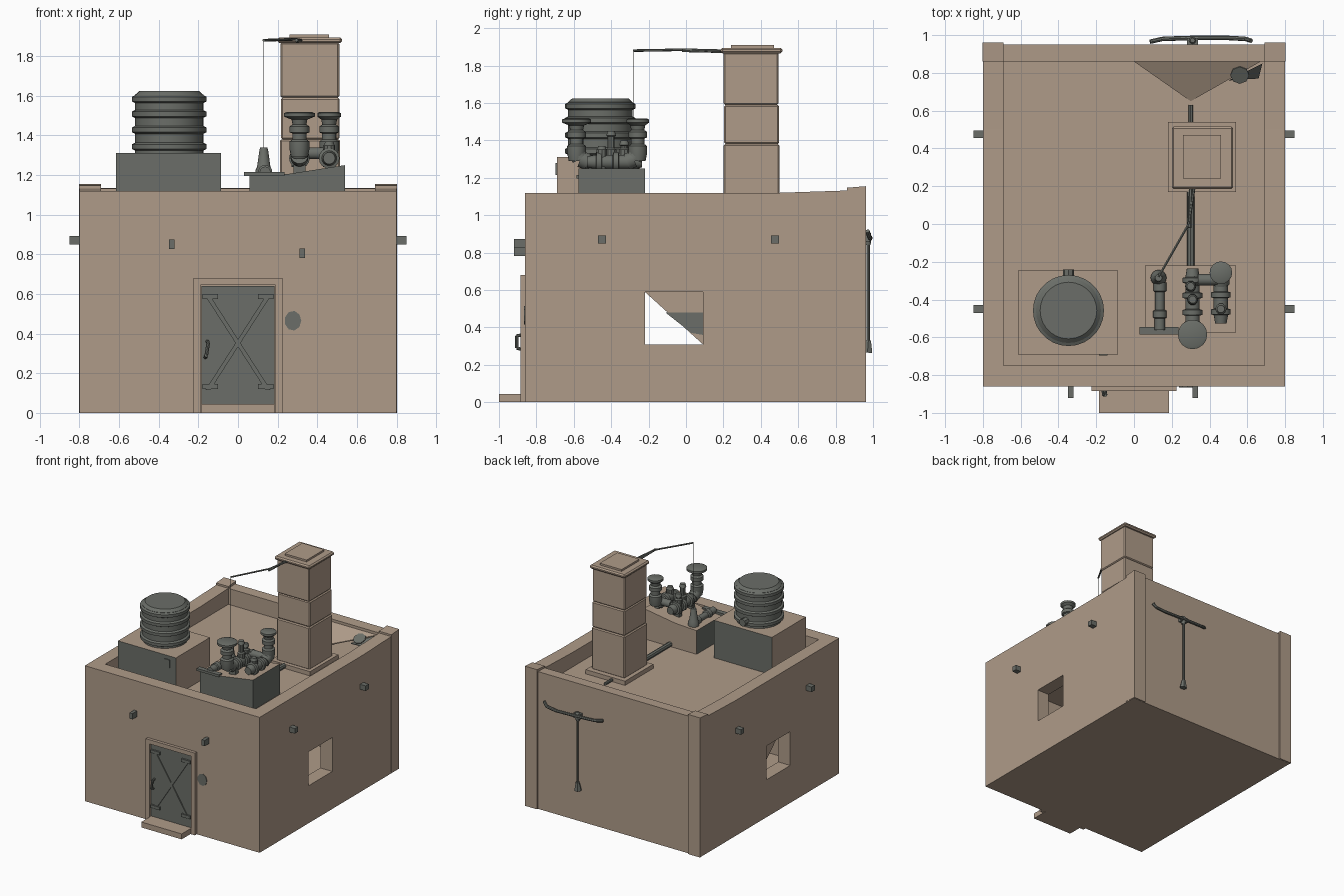
import bpy, bmesh, math
from mathutils import Vector

if "Cube" in bpy.data.objects:
    bpy.data.objects.remove(bpy.data.objects["Cube"])


def material(name, col):
    m = bpy.data.materials.new(name)
    m.diffuse_color = (*col, 1)
    m.use_nodes = True
    m.node_tree.nodes["Principled BSDF"].inputs["Base Color"].default_value = m.diffuse_color
    return m


TAN = material("tan_plaster", (0.43, 0.33, 0.25))
GREY = material("dark_grey_metal", (0.145, 0.155, 0.138))


def box(bm, x0, x1, y0, y1, z0, z1):
    v = [bm.verts.new((x, y, z)) for x in (x0, x1) for y in (y0, y1) for z in (z0, z1)]
    for f in ((0, 1, 3, 2), (4, 6, 7, 5), (0, 4, 5, 1), (2, 3, 7, 6), (0, 2, 6, 4), (1, 5, 7, 3)):
        bm.faces.new([v[i] for i in f])
    return v


def prism(bm, pts, offset):
    a = [bm.verts.new(p) for p in pts]
    b = [bm.verts.new(Vector(p) + Vector(offset)) for p in pts]
    bm.faces.new(a)
    bm.faces.new(b[::-1])
    for i in range(len(a)):
        j = (i + 1) % len(a)
        bm.faces.new((a[i], b[i], b[j], a[j]))


def lathe(bm, profile, origin, axis=(0, 0, 1), n=16):
    # profile is (radius, distance along axis)
    q = Vector((0, 0, 1)).rotation_difference(Vector(axis))
    rings = [[bm.verts.new(Vector(origin) + q @ Vector((r * math.cos(i * math.tau / n),
              r * math.sin(i * math.tau / n), t))) for i in range(n)] for r, t in profile]
    for a, b in zip(rings, rings[1:]):
        for i in range(n):
            j = (i + 1) % n
            bm.faces.new((a[i], a[j], b[j], b[i]))
    bm.faces.new(rings[0][::-1])
    bm.faces.new(rings[-1])


def rod(bm, p, q, r, r2=None, n=8):
    d = Vector(q) - Vector(p)
    lathe(bm, [(r, 0), (r if r2 is None else r2, d.length)], p, d.normalized(), n)


def path(bm, pts, r, n=8):
    for p, q in zip(pts, pts[1:]):
        rod(bm, p, q, r, n=n)


def finish(name, bm, mat, bevel=0, smooth=False, mats=None):
    bmesh.ops.recalc_face_normals(bm, faces=bm.faces)
    if bevel:
        bmesh.ops.bevel(bm, geom=bm.edges[:], offset=bevel, segments=1, affect='EDGES')
    me = bpy.data.meshes.new(name)
    bm.to_mesh(me)
    bm.free()
    ob = bpy.data.objects.new(name, me)
    bpy.context.collection.objects.link(ob)
    for m in mats or [mat]:
        me.materials.append(m)
    bpy.context.view_layer.objects.active = ob
    bpy.ops.object.select_all(action='DESELECT')
    ob.select_set(True)
    if smooth:
        bpy.ops.object.shade_smooth_by_angle(angle=math.radians(35))
    return ob


def boxes(name, mat, *dims, bevel=0):
    bm = bmesh.new()
    for d in dims:
        box(bm, *d)
    return finish(name, bm, mat, bevel)


# Hollow building shell with sunken roof and two side windows
bm = bmesh.new()
prism(bm, [(-.8, y, z) for y, z in ((-.86, 0), (.95, 0), (.95, 1.135), (.8, 1.13), (.5, 1.12), (-.86, 1.12))],
      (1.6, 0, 0))
walls = finish("walls", bm, TAN)
for dims in ((-.69, .69, -.75, .86, 1.0, 1.3), (-.69, .69, -.75, .84, .06, .93), (-1, 1, -.22, .09, .31, .59)):
    cutter = boxes("cutter", TAN, dims)
    cutter.hide_render = True
    mod = walls.modifiers.new("cut", 'BOOLEAN')
    mod.operation = 'DIFFERENCE'
    mod.solver = 'EXACT'
    mod.object = cutter
    bpy.context.view_layer.objects.active = walls
    bpy.ops.object.modifier_apply(modifier=mod.name)
    bpy.data.objects.remove(cutter)

# Back corner posts, higher towards the back
bm = bmesh.new()
for s in (-1, 1):
    prism(bm, [(s * .69, y, z) for y, z in ((.86, 0.01), (.962, 0), (.962, 1.155), (.86, 1.147))], (s * .112, 0, 0))
finish("corner_posts", bm, TAN)

# Broken slab over the roof's back corner, and its dark patch
bm = bmesh.new()
prism(bm, [(0, .86, 1.11), (.3, .65, 1.0), (.67, .86, 1.11)], (0, 0, -.008))
finish("roof_rubble_slab", bm, TAN)
bm = bmesh.new()
lathe(bm, [(.05, 0), (.05, .007)], (.56, .79, 1.075), (0, -.45, .9), 8)
prism(bm, [(.5, .76, 1.03), (.68, .85, 1.11), (.66, .77, 1.03)], (0, 0, .006))
finish("roof_damage", bm, GREY)

# Broken shutter in the left window
bm = bmesh.new()
prism(bm, [(-.72, -.22, .59), (-.72, .09, .59), (-.72, .09, .31)], (.008, 0, 0))
finish("broken_shutter", bm, TAN)
bm = bmesh.new()
prism(bm, [(-.712, y, z) for y, z in ((-.11, .48), (.09, .48), (.09, .36), (.03, .37))], (.006, 0, 0))
finish("shutter_patch", bm, GREY)

# Door, frame, braces, hinges, handle and step
boxes("door_frame", TAN, (-.225, -.19, -.885, -.85, 0, .68), (.19, .225, -.885, -.85, 0, .68),
      (-.19, .19, -.885, -.85, .645, .68))
boxes("door_step", TAN, (-.185, .185, -1.0, -.85, 0, .045))
boxes("door_leaf", GREY, (-.185, .185, -.87, -.85, .04, .64))
bm = bmesh.new()
for s in (-1, 1):
    prism(bm, [(s * -.165, -.868, .115), (s * -.14, -.868, .115), (s * .165, -.868, .59), (s * .14, -.868, .59)],
          (0, -.01, 0))
    for z in (.12, .575):
        box(bm, min(s * .18, s * .1), max(s * .18, s * .1), -.885, -.865, z, z + .025)
finish("door_braces", bm, GREY)
bm = bmesh.new()
path(bm, [(-.155, -.87, .36), (-.15, -.905, .355), (-.16, -.905, .29), (-.165, -.87, .28)], .009)
finish("door_handle", bm, GREY, smooth=True)

# Beam stubs sticking out of the walls
bm = bmesh.new()
for x, z in ((-.335, .85), (.325, .805)):
    box(bm, x - .014, x + .014, -.92, -.85, z - .024, z + .024)
for s in (-1, 1):
    for y in (-.45, .475):
        box(bm, min(s * .79, s * .85), max(s * .79, s * .85), y - .021, y + .021, .85, .892)
finish("wall_stubs", bm, GREY)

# Chipped patch beside the door
bm = bmesh.new()
lathe(bm, [(.05, 0), (.05, .006)], (.277, -.859, .465), (0, -1, 0), 9)
for v in bm.verts:
    v.co.x = .277 + (v.co.x - .277) * .85
finish("wall_patch", bm, GREY)

# Chimney: base, three blocks, rounded cap and lid
boxes("chimney_base", TAN, (.18, .54, .17, .54, 1.0, 1.035))
boxes("chimney_blocks", TAN, (.212, .515, .2, .5, 1.03, 1.38), (.216, .513, .204, .497, 1.38, 1.59),
      (.214, .511, .2, .495, 1.59, 1.87), bevel=.008)
boxes("chimney_cap", TAN, (.2, .525, .185, .515, 1.865, 1.895), bevel=.01)
boxes("chimney_lid", TAN, (.26, .46, .24, .47, 1.89, 1.91))

# Aerial rods on the chimney with a hanging wire
bm = bmesh.new()
path(bm, [(.32, .2, 1.88), (.29, .0, 1.885), (.13, -.28, 1.88)], .007, 6)
path(bm, [(.3, .2, 1.875), (.295, -.02, 1.88)], .009, 6)
rod(bm, (.13, -.28, 1.88), (.13, -.28, 1.33), .0018, n=4)
finish("aerial", bm, GREY)

# Roof pipe running past the chimney base
bm = bmesh.new()
rod(bm, (.3, -.22, 1.02), (.3, .18, 1.02), .02)
rod(bm, (.3, .53, 1.015), (.3, .63, 1.015), .012)
finish("roof_pipe", bm, GREY, smooth=True)

# Plinths: plastered boxes with grey metal panels on some sides
bm = bmesh.new()
box(bm, -.615, -.085, -.69, -.245, 1.0, 1.31)
ob = finish("tank_plinth", bm, TAN, mats=[TAN, GREY])
for p in ob.data.polygons:
    p.material_index = int(abs(p.normal.y) > .5)
bm = bmesh.new()
prism(bm, [(.057, -.575, 1.0), (.54, -.575, 1.0), (.54, -.575, 1.25), (.25, -.575, 1.205), (.057, -.575, 1.195)],
      (0, .355, 0))
ob = finish("pump_plinth", bm, TAN, mats=[TAN, GREY])
for p in ob.data.polygons:
    p.material_index = int(p.normal.y < -.5 or abs(p.normal.x) > .5)
boxes("plinth_hatch", GREY, (-.185, -.14, -.697, -.685, 1.215, 1.28))

# Ribbed water tank
bm = bmesh.new()
prof = [(.172, 1.30)]
for z in (1.345, 1.43, 1.51, 1.585):
    prof += [(.172, z - .022), (.188, z - .014), (.188, z + .01), (.172, z + .018)]
prof += [(.172, 1.605), (.15, 1.625)]
lathe(bm, prof, (-.347, -.458, 0), n=28)
rod(bm, (-.347, -.3, 1.36), (-.347, -.24, 1.36), .03)
finish("water_tank", bm, GREY, smooth=True)

# Two flared vents with elbows and flanged pipes
bm = bmesh.new()
for x, y, rd, s, length in ((.31, -.585, .078, 1, .32), (.46, -.258, .06, -1, .24)):
    lathe(bm, [(.042, 1.29), (.05, 1.33), (.05, 1.37), (.036, 1.38), (.036, 1.41), (.05, 1.415), (.05, 1.445),
               (.035, 1.455), (.04, 1.48), (rd, 1.495), (rd, 1.512), (rd * .8, 1.518)], (x, y, 0))
    path(bm, [(x, y, 1.34), (x, y + s * .02, 1.30), (x, y + s * .06, 1.285)], .045, 14)
    prof = [(.038, 0)]
    for t in (.07, .16, .24):
        prof += [(.038, t), (.052, t + .004), (.052, t + .03), (.038, t + .034)]
    lathe(bm, [p for p in prof if p[1] < length] + [(.03, length)], (x, y + s * .03, 1.285), (0, s, 0))
path(bm, [(.31, -.31, 1.285), (.34, -.295, 1.31), (.46, -.295, 1.31)], .03, 12)
for x, y, h in ((.31, -.4, 1.45), (.3, -.33, 1.40), (.46, -.45, 1.37)):
    lathe(bm, [(.03, 1.24), (.03, 1.35), (.02, 1.36), (.02, h - .03), (.028, h - .025), (.02, h)], (x, y, 0), n=10)
for y in (-.5, -.33):
    box(bm, .28, .34, y - .02, y + .02, 1.2, 1.26)
finish("vent_pipes", bm, GREY, smooth=True)

# Low pump with cone cap on the left of the plinth
bm = bmesh.new()
lathe(bm, [(.042, 1.19), (.042, 1.225), (.034, 1.24), (.022, 1.325), (.018, 1.338)], (.13, -.285, 0))
lathe(bm, [(.028, 0), (.028, .06), (.036, .065), (.036, .1), (.025, .105), (.025, .2), (.034, .205), (.034, .25)],
      (.137, -.56, 1.215), (0, 1, 0), 12)
box(bm, .03, .235, -.585, -.545, 1.195, 1.215)
finish("small_pump", bm, GREY, smooth=True)

# Hanging bar and weight on the back wall
bm = bmesh.new()
path(bm, [(.62, .97, .915), (.59, .98, .885), (.5, .985, .875), (.31, .985, .88), (.15, .98, .885), (.085, .965, .895)],
     .012)
rod(bm, (.31, .975, .88), (.31, .975, .32), .009)
lathe(bm, [(.014, .84), (.018, .86), (.018, .9), (.012, .91)], (.31, .972, 0))
rod(bm, (.31, .975, .33), (.31, .97, .265), .016, .03, 6)
box(bm, .28, .34, .945, .985, .86, .9)
finish("wall_hanger", bm, GREY)
